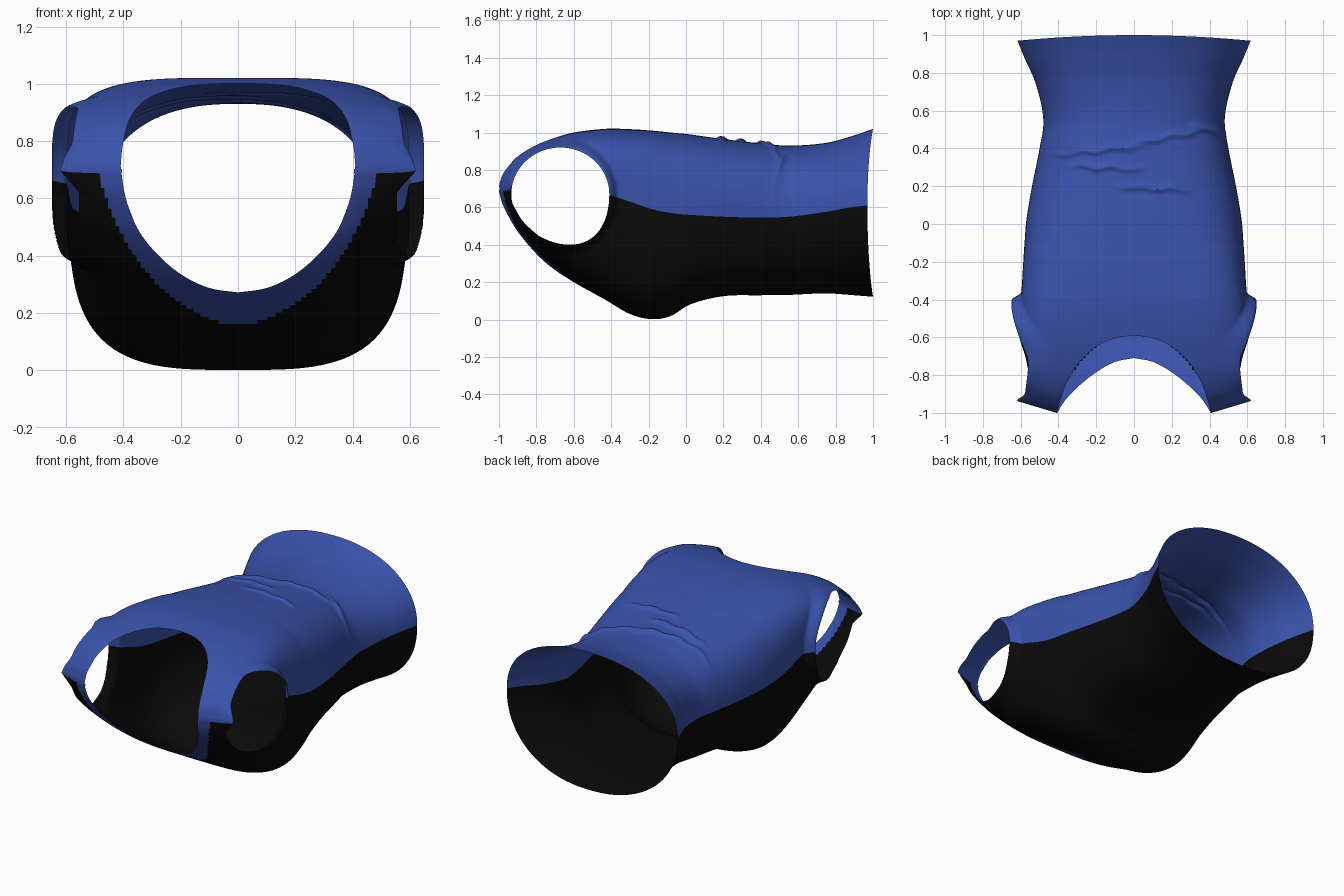
import bpy, bmesh, math

if "Cube" in bpy.data.objects:
    bpy.data.objects.remove(bpy.data.objects["Cube"])

# ---------- materials ----------
def mat(name, c):
    m = bpy.data.materials.new(name)
    m.diffuse_color = (*c, 1)
    m.use_nodes = True
    m.node_tree.nodes["Principled BSDF"].inputs["Base Color"].default_value = m.diffuse_color
    return m

blue = mat("royal blue fabric", (0.042, 0.085, 0.41))
black = mat("black fabric", (0.003, 0.003, 0.003))
BLUE, BLACK, CUT = 0, 1, 2

# ---------- body sections: y, half width, back z, seam z, front z, squareness ----------
ROWS = [
    (-1.00, .62, .715, .70, .685, 3.0),
    (-0.985, .615, .77, .705, .62, 3.0),
    (-0.95, .61, .825, .71, .54, 3.0),
    (-0.90, .605, .88, .715, .455, 3.0),
    (-0.80, .60, .94, .715, .345, 3.0),
    (-0.70, .60, .975, .71, .265, 3.0),
    (-0.60, .60, 1.0, .70, .20, 3.1),
    (-0.43, .60, 1.02, .67, .105, 3.3),
    (-0.30, .592, 1.018, .63, .03, 3.4),
    (-0.18, .585, 1.01, .59, .002, 3.4),
    (-0.08, .578, 1.0, .57, .02, 3.2),
    (0.02, .57, .99, .56, .08, 3.0),
    (0.20, .54, .965, .55, .125, 2.8),
    (0.40, .50, .942, .545, .13, 2.6),
    (0.55, .48, .93, .55, .132, 2.4),
    (0.75, .52, .945, .575, .14, 2.3),
    (0.90, .58, .985, .60, .13, 2.2),
    (1.00, .617, 1.02, .61, .122, 2.2),
]

def interp(pts, x, k=1):
    """Smooth curve through sorted table rows."""
    x = min(max(x, pts[0][0]), pts[-1][0])
    i = 0
    while i < len(pts) - 2 and x > pts[i + 1][0]:
        i += 1
    def slope(j):
        a, b = max(j - 1, 0), min(j + 1, len(pts) - 1)
        return (pts[b][k] - pts[a][k]) / (pts[b][0] - pts[a][0])
    h = pts[i + 1][0] - pts[i][0]
    t = (x - pts[i][0]) / h
    return ((2*t**3 - 3*t*t + 1) * pts[i][k] + (t**3 - 2*t*t + t) * h * slope(i)
            + (3*t*t - 2*t**3) * pts[i + 1][k] + (t**3 - t*t) * h * slope(i + 1))

# creases across the back: x0, y0, x1, y1
CREASES = [(-.48, .36, .10, .42), (-.05, .42, .50, .52), (-.38, .31, .08, .29),
           (-.12, .20, .32, .18), (.28, .53, .50, .47)]

def crease(x, y):
    d = 0
    for x0, y0, x1, y1 in CREASES:
        t = (x - x0) / (x1 - x0)
        if 0 < t < 1:
            e = y - (y0 + (y1 - y0) * t) - .008 * math.sin(x * 40)
            d += .015 * min(1, 5 * t, 5 * (1 - t)) * math.exp(-(e / .016) ** 2)
    return d

def flare(y, z):
    """Armhole rims stand out sideways from the body."""
    r = math.hypot((y + .665) / .26, (z - .66) / .27)
    t = min(1, max(0, 1 - (r - 1) / .18))
    return .05 * t * t * (3 - 2 * t)

M, R = 100, 300

def point(u, row, j):
    w, zt, zs, zb, n = row
    a = math.pi * j / M
    c, s = math.cos(a), math.sin(a)
    if j % M == 0:
        s = 0
    if s > 0:
        n += .8 * min(1, max(0, (-u - .1) / .4))
    x = w * math.copysign(abs(c) ** (2 / n), c)
    q = abs(s) ** (2 / n)
    z = zs + (zt - zs) * q if s >= 0 else zs - (zs - zb) * q
    if abs(x) > .4:
        x += math.copysign(flare(u, z) * min(1, (abs(x) - .4) / .15), x)
    # shoulders slope back, hem dips at the sides
    y = u + .3 * max(0, abs(x) - .41) * max(0, (-u - .75) / .25)
    y -= .03 * (x / .617) ** 2 * max(0, (u - .6) / .4)
    if s >= 0:
        k = crease(x, y)
        z += k * q
        x *= 1 + k * (1 - q)
    return x, y, z

TRIM = [(0, .15), (.15, .205), (.3, .32), (.42, .5), (.48, .66)]

def outward(b):
    bmesh.ops.recalc_face_normals(b, faces=b.faces)
    if b.calc_volume(signed=True) < 0:
        bmesh.ops.reverse_faces(b, faces=b.faces)

bm = bmesh.new()
us = [-1 + 2 * (i / (R - 1)) ** 1.2 for i in range(R)]
rings = []
for u in us:
    row = [interp(ROWS, u, k) for k in range(1, 6)]
    rings.append([bm.verts.new(point(u, row, j)) for j in range(2 * M)])
for a, b in zip(rings, rings[1:]):
    for j in range(2 * M):
        k = (j + 1) % (2 * M)
        f = bm.faces.new((a[j], a[k], b[k], b[j]))
        c = f.calc_center_median()
        # back half and neck trim are blue, the front is black
        trim = c.y < -.4 and abs(c.x) < .48 and c.z > interp(TRIM, abs(c.x))
        f.material_index = BLUE if j < M or trim else BLACK
# closing strips: shoulder ridge stays, hem is removed after cutting
for ring, m in ((rings[0], BLUE), (rings[-1], CUT)):
    for j in range(M):
        q = [ring[j], ring[j + 1], ring[2 * M - j - 1], ring[(2 * M - j) % (2 * M)]]
        bm.faces.new(list(dict.fromkeys(q))).material_index = m
outward(bm)

def to_object(bm, name):
    me = bpy.data.meshes.new(name)
    bm.to_mesh(me)
    bm.free()
    ob = bpy.data.objects.new(name, me)
    bpy.context.collection.objects.link(ob)
    for m in (blue, black, None):
        me.materials.append(m)
    return ob

body = to_object(bm, "tank_top")

# ---------- cutters ----------
def prism(name, outline, offset):
    b = bmesh.new()
    f = b.faces.new([b.verts.new(p) for p in outline])
    g = bmesh.ops.extrude_face_region(b, geom=[f])["geom"]
    bmesh.ops.translate(b, vec=offset, verts=[v for v in g if isinstance(v, bmesh.types.BMVert)])
    if len([f for f in b.faces if len(f.verts) > 4]) < 2:   # keep the prism closed
        b.faces.new([v for v in b.verts][:len(outline)])
    outward(b)
    for f in b.faces:
        f.material_index = CUT
    ob = to_object(b, name)
    ob.hide_render = True
    return ob

def neck(name, curve, z0, dz):
    n = 32
    xs = [-.412 + .824 * i / n for i in range(n + 1)]
    line = [(x, interp(curve, abs(x)), z0) for x in xs]
    return prism(name, line + [(.412, -1.3, z0), (-.412, -1.3, z0)], (0, 0, dz))

def arm(name, side):
    pts = []
    for i in range(64):
        a = math.tau * i / 64
        c, s = math.cos(a), math.sin(a)
        y = -.672 + .262 * c + (.05 * s * s if s < 0 else 0)
        pts.append((side * .555, y, .67 + (.25 if s > 0 else .27) * s))
    return prism(name, pts, (side * .5, 0, 0))

cutters = [
    neck("back_neck_cutter", [(0, -.59), (.1, -.605), (.2, -.65), (.3, -.745), (.37, -.87), (.412, -1.01)], .7023, .6),
    neck("front_neck_cutter", [(0, -.71), (.1, -.73), (.2, -.785), (.3, -.865), (.37, -.94), (.412, -1.01)], .7031, -.7),
    arm("left_arm_cutter", -1), arm("right_arm_cutter", 1)]

# ---------- bake the cuts one at a time, leave an open cloth shell ----------
for c in cutters:
    mod = body.modifiers.new(c.name, 'BOOLEAN')
    mod.operation, mod.object = 'DIFFERENCE', c
    for solver in ('EXACT', 'MANIFOLD', 'FLOAT'):
        mod.solver = solver
        dg = bpy.context.evaluated_depsgraph_get()
        dg.update()
        me = bpy.data.meshes.new_from_object(body.evaluated_get(dg))
        if len(me.polygons) > 30000:
            break
    body.modifiers.clear()
    if len(me.polygons) > 30000:
        body.data = me
    bpy.data.objects.remove(c)
me = body.data
bm = bmesh.new()
bm.from_mesh(me)
bmesh.ops.delete(bm, geom=[f for f in bm.faces if f.material_index >= CUT], context='FACES')
bm.to_mesh(me)
bm.free()
idx = [p.material_index for p in me.polygons]
me.materials.clear()
for m in (blue, black):
    me.materials.append(m)
for p, i in zip(me.polygons, idx):
    p.material_index = i
me.update()

bpy.context.view_layer.objects.active = body
body.select_set(True)
bpy.ops.object.shade_smooth_by_angle(angle=math.radians(40))
